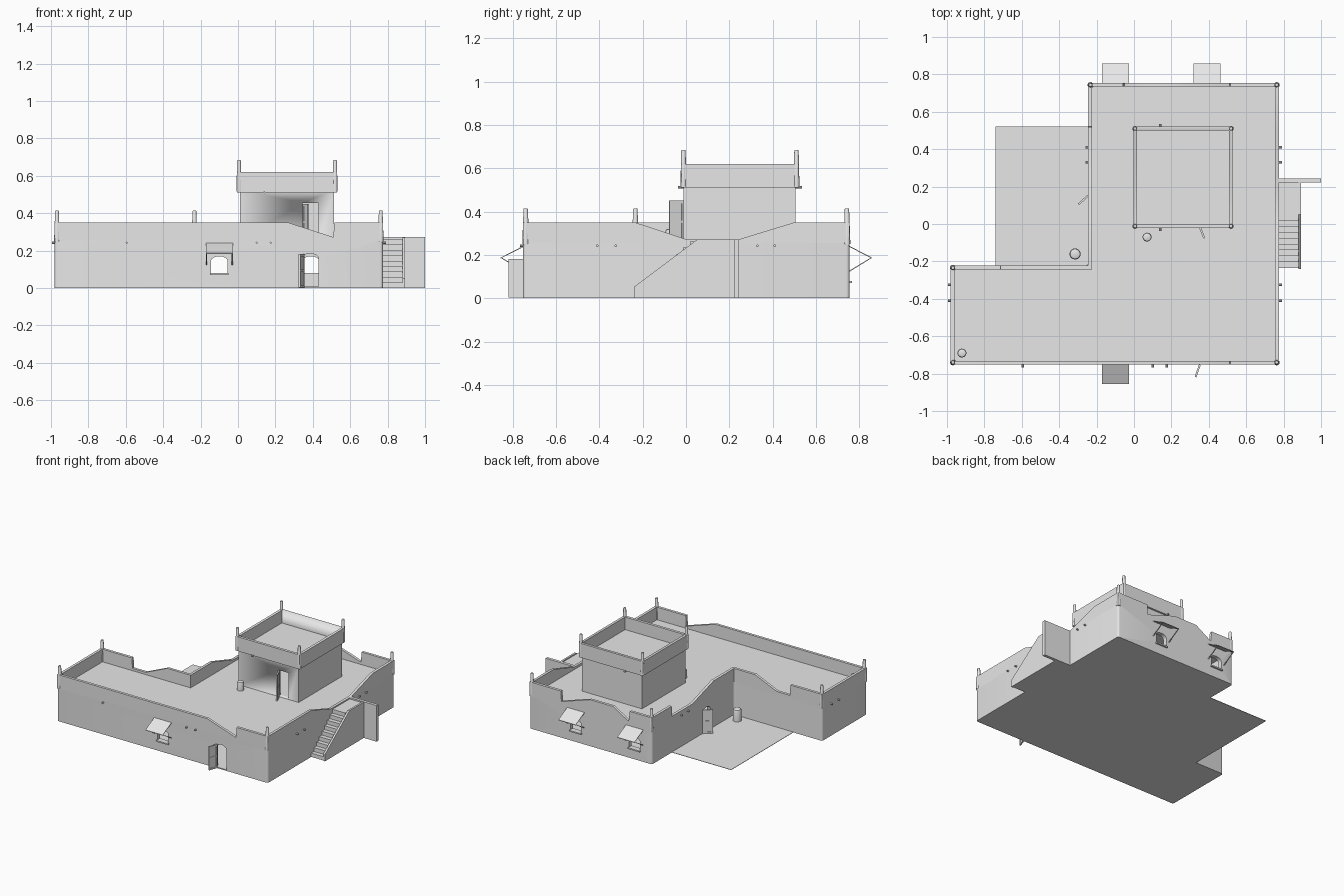
import bpy, bmesh, math
from mathutils import Matrix, Vector

if "Cube" in bpy.data.objects:
    bpy.data.objects.remove(bpy.data.objects["Cube"])

GREY = (0.8, 0.8, 0.8, 1)
plaster = bpy.data.materials.new("plaster_grey")
plaster.use_nodes = True
plaster.diffuse_color = GREY
plaster.node_tree.nodes["Principled BSDF"].inputs["Base Color"].default_value = GREY


def finish(name, bm, smooth=True):
    bmesh.ops.recalc_face_normals(bm, faces=bm.faces)
    mesh = bpy.data.meshes.new(name)
    bm.to_mesh(mesh)
    bm.free()
    mesh.materials.append(plaster)
    obj = bpy.data.objects.new(name, mesh)
    bpy.context.collection.objects.link(obj)
    if smooth:
        activate(obj)
        bpy.ops.object.shade_smooth_by_angle(angle=math.radians(35))
    return obj


def activate(obj):
    bpy.ops.object.select_all(action='DESELECT')
    obj.select_set(True)
    bpy.context.view_layer.objects.active = obj


def prism(name, pts, axis, a, b, round_corners=0):
    """Extrude a 2D outline along an axis from a to b."""
    put = {'x': lambda p, t: (t, p[0], p[1]),
           'y': lambda p, t: (p[0], t, p[1]),
           'z': lambda p, t: (p[0], p[1], t)}[axis]
    bm = bmesh.new()
    low = [bm.verts.new(put(p, a)) for p in pts]
    high = [bm.verts.new(put(p, b)) for p in pts]
    bm.faces.new(low)
    bm.faces.new(high)
    sides = []
    for i in range(len(pts)):
        j = (i + 1) % len(pts)
        bm.faces.new((low[i], low[j], high[j], high[i]))
        sides.append(bm.edges.get((low[i], high[i])))
    if round_corners:
        bmesh.ops.bevel(bm, geom=sides, offset=round_corners, segments=4,
                        affect='EDGES', profile=0.5)
    return finish(name, bm)


def rect(a, b, c, d):
    return [(a, c), (b, c), (b, d), (a, d)]


def box(name, x0, x1, y0, y1, z0, z1):
    return prism(name, rect(x0, x1, y0, y1), 'z', z0, z1)


def arch(c, w, z0, z1):
    """Opening outline with a rounded head."""
    r = w / 2
    head = [(c + r * math.cos(math.pi * i / 8), z1 - r * 0.6 * (1 - math.sin(math.pi * i / 8)))
            for i in range(9)]
    return [(c - r, z0), (c + r, z0)] + head


def cut(obj, cutter):
    cutter.hide_render = True
    mod = obj.modifiers.new("cut", 'BOOLEAN')
    mod.operation = 'DIFFERENCE'
    mod.solver = 'EXACT'
    mod.object = cutter
    activate(obj)
    bpy.ops.object.modifier_apply(modifier=mod.name)
    bpy.data.objects.remove(cutter)


def round_part(name, x, y, z, r1, r2, h, segs=14):
    bm = bmesh.new()
    bmesh.ops.create_cone(bm, cap_ends=True, segments=segs, radius1=r1, radius2=r2, depth=h,
                          matrix=Matrix.Translation((x, y, z + h / 2)))
    top = [e for e in bm.edges if all(v.co.z > z + h * 0.9 for v in e.verts)]
    bmesh.ops.bevel(bm, geom=top, offset=r2 * 0.4, segments=2, affect='EDGES', profile=0.5)
    return finish(name, bm)


def peg(x, y, z, axis):
    bm = bmesh.new()
    turn = Matrix.Rotation(math.pi / 2, 4, 'Y' if axis == 'x' else 'X')
    bmesh.ops.create_cone(bm, cap_ends=True, segments=8, radius1=0.006, radius2=0.006,
                          depth=0.03, matrix=Matrix.Translation((x, y, z)) @ turn)
    finish("beam_end", bm)


# Main L-shaped body, hollow inside
L, R, F, B, NX, NY = -0.98, 0.775, -0.752, 0.755, -0.245, -0.222
DECK, TOP, LOW, T = 0.255, 0.35, 0.272, 0.02


def footprint(i):
    return [(L + i, F + i), (R - i, F + i), (R - i, B - i), (NX + i, B - i),
            (NX + i, NY - i), (L + i, NY - i)]


body = prism("house_body", footprint(0), 'z', 0, DECK, 0.015)
cut(body, prism("room_cutter", footprint(0.03), 'z', 0.008, DECK - 0.02))
cut(body, prism("door_cutter", arch(0.385, 0.09, 0.008, 0.185), 'y', F - 0.02, F + 0.06))
cut(body, prism("door_cutter", arch(0.105, 0.09, 0.008, 0.185), 'x', NX - 0.02, NX + 0.06))
WINDOWS = [(-0.1, F, -1), (-0.1, B, 1), (0.39, B, 1)]
for cx, wy, s in WINDOWS:
    cut(body, prism("window_cutter", arch(cx, 0.09, 0.08, 0.17), 'y', wy - 0.05, wy + 0.05))
activate(body)
bpy.ops.object.shade_smooth_by_angle(angle=math.radians(35))


# Parapets with dipped tops
def parapet(name, tops, axis, a, b):
    prism(name, [(tops[0][0], 0.245)] + tops + [(tops[-1][0], 0.245)], axis, a, b)


parapet("front_parapet", [(L, TOP), (0.27, TOP), (0.51, LOW), (0.515, TOP), (R, TOP)],
        'y', F, F + T)
parapet("back_parapet", [(NX, TOP), (-0.06, TOP), (-0.05, LOW), (0.08, TOP), (0.27, TOP),
                         (0.51, LOW), (0.515, TOP), (R, TOP)], 'y', B - T, B)
parapet("right_parapet", [(F, TOP), (-0.235, TOP), (0, LOW), (0.245, LOW), (0.5, TOP),
                          (B, TOP)], 'x', R - T, R)
parapet("court_side_parapet", [(NY - T, TOP), (0.02, TOP), (0.27, LOW), (0.515, LOW),
                               (0.52, TOP), (B, TOP)], 'x', NX, NX + T)
parapet("wing_back_parapet", [(L, TOP), (-0.715, TOP), (-0.71, LOW), (-0.6, LOW),
                              (-0.42, TOP), (NX + T, TOP)], 'y', NY - T, NY)
parapet("wing_end_parapet", [(F, TOP), (NY, TOP)], 'x', L, L + T)

# Corner finials
for x, y in [(L + .012, F + .012), (R - .012, F + .012), (R - .012, B - .012),
             (NX + .012, B - .012), (L + .012, NY - .012)]:
    round_part("corner_finial", x, y, 0.25, 0.016, 0.01, 0.165)

# Roof tower with overhanging parapet
tower = box("tower_body", 0.012, 0.514, -0.012, 0.506, DECK - 0.005, 0.525)
cut(tower, box("tower_cutter", 0.04, 0.486, 0.016, 0.478, DECK + 0.003, 0.5))
cut(tower, prism("door_cutter", rect(0.345, 0.43, DECK + 0.003, 0.455), 'y', -0.05, 0.05))
TX0, TX1, TY0, TY1 = -0.005, 0.529, -0.022, 0.52
ring = box("tower_parapet", TX0, TX1, TY0, TY1, 0.512, 0.62)
cut(ring, box("ring_cutter", TX0 + T, TX1 - T, TY0 + T, TY1 - T, 0.523, 0.7))
for x in (TX0 + 0.01, TX1 - 0.01):
    for y in (TY0 + 0.01, TY1 - 0.01):
        round_part("tower_finial", x, y, 0.515, 0.014, 0.01, 0.17)

# Beam ends poking out of the walls
for x in (-0.595, 0.1, 0.175):
    peg(x, F, 0.242, 'y')
for y in (-0.41, -0.325, 0.33, 0.41):
    peg(R, y, 0.242, 'x')
    peg(L if y < 0 else NX, y, 0.242, 'x')
for y in (TY0, TY1):
    peg(0.14, y, 0.512, 'y')

# Awnings on struts, and window sills
for cx, wy, s in WINDOWS:
    slope = [(wy, 0.241), (wy + s * 0.104, 0.187), (wy + s * 0.104, 0.183), (wy, 0.236)]
    strut = [(wy, 0.122), (wy + s * 0.1, 0.184), (wy + s * 0.1, 0.188), (wy, 0.128)]
    prism("awning", slope, 'x', cx - 0.072, cx + 0.072)
    for side in (-1, 1):
        prism("awning_strut", strut, 'x', cx + side * 0.069 - 0.003, cx + side * 0.069 + 0.003)
    box("window_sill", cx - 0.05, cx + 0.05, wy - 0.012, wy + 0.012, 0.07, 0.08)


# Open door leaves with raised rails
def door_leaf(name, hinge, angle, width, z, height):
    turn = Matrix.Translation((hinge[0], hinge[1], z)) @ Matrix.Rotation(angle, 4, 'Z')
    bars = [(0, width, 0, height, 0.002)]
    bars += [(a, a + 0.01, 0, height, 0.005) for a in (0, width - 0.01)]
    bars += [(0, width, h, h + 0.012, 0.005) for h in (0, height * 0.47, height - 0.012)]
    bm = bmesh.new()
    for x0, x1, z0, z1, t in bars:
        place = Matrix.Translation(((x0 + x1) / 2, 0, (z0 + z1) / 2))
        size = Matrix.Diagonal((x1 - x0, t * 2, z1 - z0, 1))
        bmesh.ops.create_cube(bm, size=1, matrix=turn @ place @ size)
    finish(name, bm, False)


door_leaf("front_door", (0.352, F), math.radians(-109), 0.07, 0.003, 0.178)
door_leaf("tower_door", (0.35, -0.012), math.radians(-68), 0.07, DECK, 0.195)
door_leaf("court_door", (NX, 0.152), math.radians(222), 0.07, 0.003, 0.178)

# Outside stair with stringer wall and end screen
N, Y0, Y1, Z1 = 9, -0.235, 0.05, 0.262
steps = [(Y0, 0)]
for i in range(N):
    y, z = Y0 + (Y1 - Y0) * i / N, Z1 * (i + 1) / N
    steps += [(y, z), (Y0 + (Y1 - Y0) * (i + 1) / N, z)]
prism("stair_steps", steps + [(0.225, Z1), (0.225, 0)], 'x', R - 0.005, 0.88)
prism("stair_stringer", [(Y0 - 0.005, 0), (Y0 - 0.005, 0.052), (Y1, 0.27), (0.225, 0.27),
                         (0.225, 0)], 'x', 0.879, 0.893)
box("stair_screen", R - 0.005, 1.0, 0.222, 0.244, 0, 0.272)

# Courtyard paving and barrels
box("courtyard_floor", -0.74, NX, NY, 0.52, 0, 0.003)
round_part("courtyard_barrel", -0.315, -0.16, 0.002, 0.03, 0.03, 0.09)
round_part("roof_barrel", 0.07, -0.07, DECK, 0.024, 0.024, 0.065)
round_part("wing_barrel", -0.92, -0.69, DECK, 0.024, 0.024, 0.055)
